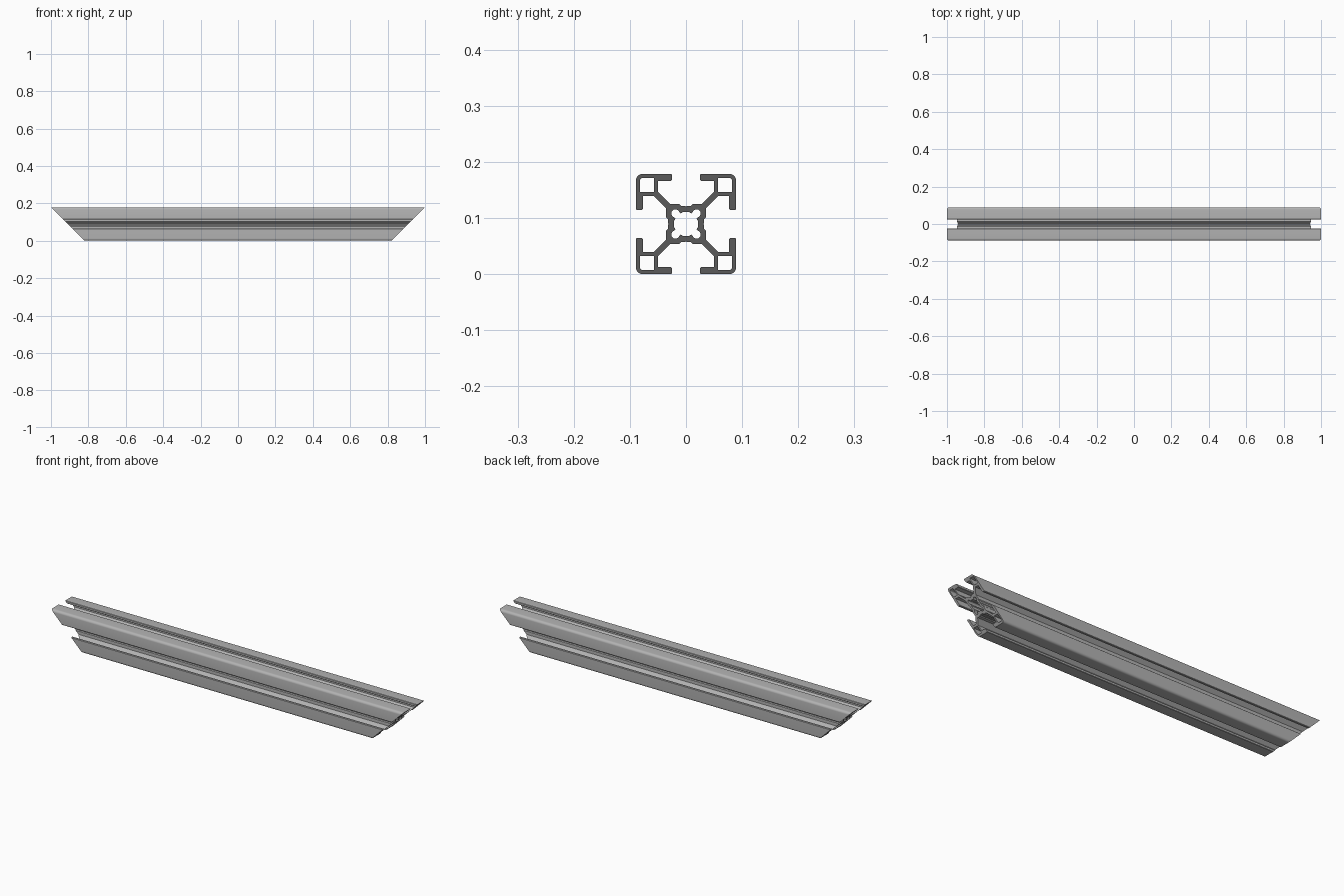
import bpy, bmesh
from math import sin, cos, radians

cube = bpy.data.objects.get("Cube")
if cube:
    bpy.data.objects.remove(cube, do_unlink=True)

UNIT = 0.179 / 100      # one profile step: the bar is 100 steps wide
HALF = 50
SHORT_END = 0.821       # half length along the bottom edge


def arc(c, r, angles):
    return [(c + r * cos(radians(a)), c + r * sin(radians(a))) for a in angles]


def ring(octant):
    """Mirror an axis-to-diagonal path on the diagonal, then repeat it four times."""
    pts = octant + [(v, u) for u, v in reversed(octant[:-1])][:-1]
    loop = []
    for _ in range(4):
        loop += pts
        pts = [(v, -u) for u, v in pts]
    return loop


# Outer outline: core notch, diagonal web, slot lip, rounded corner
outer = ring([(0, 17), (1, 18), (5, 18), (7, 20), (16, 20), (28, 32), (28, 43),
              (15, 43), (14, 44), (14, 49), (15, 50)] + arc(43, 7, (90, 75, 60, 45)))

# Central bore with four rounded lobes
bore = ring([(0, 12), (3, 12), (5, 10.5)] + arc(10.5, 4.2, (165, 135, 105, 75, 45)))

# Hollow cell in each corner
cell = [(32, 32), (32, 46)] + arc(43, 3, (90, 60, 30, 0)) + [(46, 32)]
loops = [outer, bore]
for sy in (1, -1):
    for sz in (1, -1):
        loops.append([(sy * u, sz * v) for u, v in cell])

# Fill the cross-section and extrude it along x
bm = bmesh.new()
edges = []
for loop in loops:
    vs = [bm.verts.new((-1, u * UNIT, (v + HALF) * UNIT)) for u, v in loop]
    edges += [bm.edges.new((a, b)) for a, b in zip(vs, vs[1:] + vs[:1])]
bmesh.ops.triangle_fill(bm, edges=edges, use_beauty=True, normal=(-1, 0, 0))
ext = bmesh.ops.extrude_face_region(bm, geom=bm.faces[:], use_keep_orig=True)
for v in ext["geom"]:
    if isinstance(v, bmesh.types.BMVert):
        v.co.x = 1

# Mitre both ends at 45 degrees
for v in bm.verts:
    v.co.x *= SHORT_END + v.co.z
bmesh.ops.recalc_face_normals(bm, faces=bm.faces)

mesh = bpy.data.meshes.new("slotted_bar")
bm.to_mesh(mesh)
bm.free()
bar = bpy.data.objects.new("slotted_bar", mesh)
bpy.context.collection.objects.link(bar)

# Plain grey metal
grey = bpy.data.materials.new("aluminium_grey")
grey.use_nodes = True
colour = (0.45, 0.45, 0.45, 1)
grey.diffuse_color = colour
grey.node_tree.nodes["Principled BSDF"].inputs["Base Color"].default_value = colour
mesh.materials.append(grey)

bpy.ops.object.select_all(action="DESELECT")
bar.select_set(True)
bpy.context.view_layer.objects.active = bar
bpy.ops.object.shade_smooth_by_angle(angle=radians(31))
